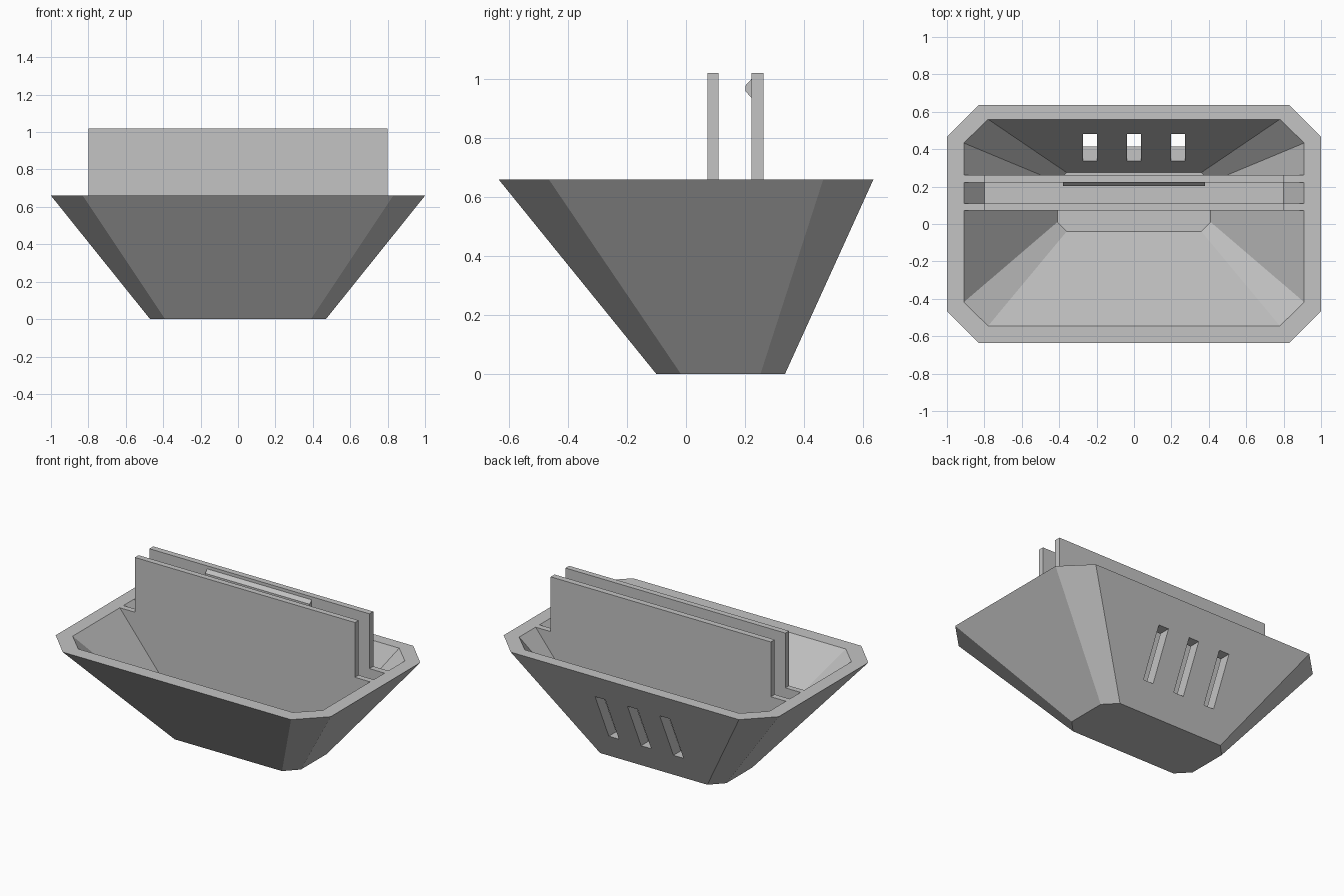
import bpy, bmesh

cube = bpy.data.objects.get("Cube")
if cube:
    bpy.data.objects.remove(cube, do_unlink=True)

grey = bpy.data.materials.new("light grey plastic")
grey.use_nodes = True
colour = (0.55, 0.55, 0.55, 1)
grey.diffuse_color = colour
grey.node_tree.nodes["Principled BSDF"].inputs["Base Color"].default_value = colour

RIM, FLOOR, TOP = 0.66, 0.04, 1.02


def finish(name, bm):
    bmesh.ops.recalc_face_normals(bm, faces=bm.faces[:])
    mesh = bpy.data.meshes.new(name)
    bm.to_mesh(mesh)
    bm.free()
    mesh.materials.append(grey)
    obj = bpy.data.objects.new(name, mesh)
    bpy.context.collection.objects.link(obj)
    return obj


def extrude(name, points, axis, start, end):
    """Prism from a profile: axis 'y' takes (x, z), axis 'x' takes (y, z)."""
    bm = bmesh.new()

    def ring(t):
        return [bm.verts.new((a, t, b) if axis == "y" else (t, a, b)) for a, b in points]
    r0, r1 = ring(start), ring(end)
    bm.faces.new(r0)
    bm.faces.new(r1)
    for i in range(len(points)):
        j = (i + 1) % len(points)
        bm.faces.new((r0[i], r0[j], r1[j], r1[i]))
    return finish(name, bm)


def octagon(bm, x, y0, y1, cut_x, cut_y, z):
    half = [(x, y0 + cut_y), (x, y1 - cut_y), (x - cut_x, y1)]
    pts = [(x - cut_x, y0)] + half
    pts += [(-a, b) for a, b in reversed(pts)]
    return [bm.verts.new((a, b, z)) for a, b in pts]


# Tapered tray shell: outer wall, rim, inner wall
bm = bmesh.new()
rings = [
    octagon(bm, 0.47, -0.10, 0.335, 0.08, 0.083, 0),
    octagon(bm, 1.00, -0.635, 0.635, 0.17, 0.17, RIM),
    octagon(bm, 0.91, -0.545, 0.56, 0.13, 0.127, RIM),
    octagon(bm, 0.41, -0.04, 0.275, 0.05, 0.05, FLOOR),
]
for low, high in zip(rings, rings[1:]):
    for i in range(8):
        j = (i + 1) % 8
        bm.faces.new((low[i], low[j], high[j], high[i]))
bm.faces.new(rings[0])
bm.faces.new(rings[-1])
tray = finish("tray", bm)

# Three drain slots through the back wall
for x in (-0.235, 0, 0.235):
    profile = [(x - 0.037, 0.172), (x + 0.037, 0.172), (x + 0.037, 0.486), (x - 0.037, 0.486)]
    cutter = extrude("slot_cutter", profile, "y", 0.28, 0.75)
    cutter.hide_render = True
    mod = tray.modifiers.new("slot", "BOOLEAN")
    mod.operation = "DIFFERENCE"
    mod.solver = "EXACT"
    mod.object = cutter
    bpy.context.view_layer.objects.active = tray
    bpy.ops.object.modifier_apply(modifier=mod.name)
    bpy.data.objects.remove(cutter, do_unlink=True)

# Two upright plates, their lower ends fitted to the tray's inner walls
right_half = [(0.41, FLOOR), (0.91, RIM), (0.80, RIM), (0.80, TOP)]
plate = right_half + [(-x, z) for x, z in reversed(right_half)]
extrude("front_plate", plate, "y", 0.072, 0.11)
extrude("back_plate", plate, "y", 0.222, 0.262)

# Raised seat between the plates
seat = [(0.41, FLOOR), (0.80, 0.524), (-0.80, 0.524), (-0.41, FLOOR)]
extrude("slot_seat", seat, "y", 0.11, 0.222)

# Retaining ridge on the inner side of the back plate
extrude("retaining_ridge", [(0.222, 0.935), (0.202, 0.958), (0.202, 0.978), (0.222, 1.0)],
        "x", -0.38, 0.38)
